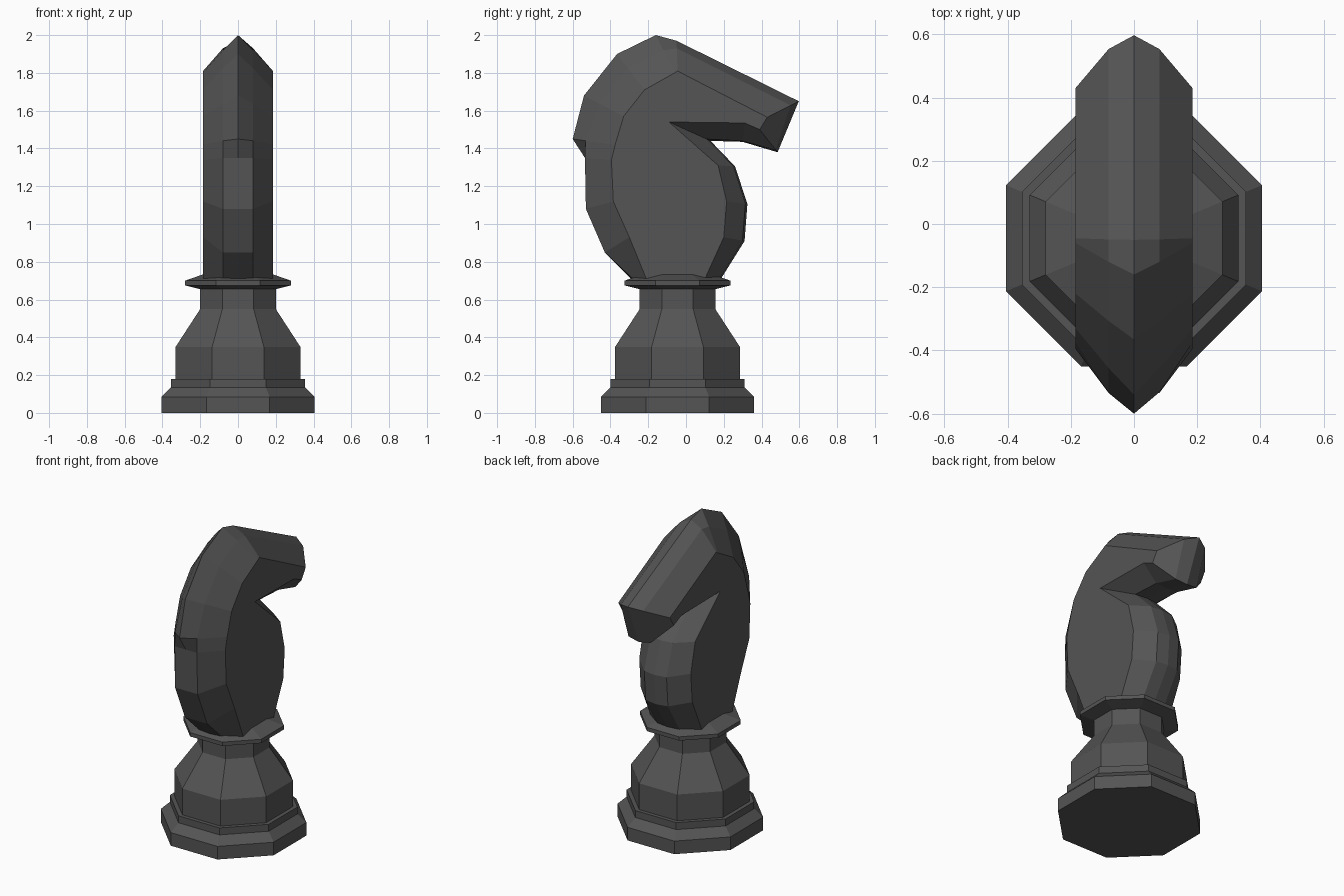
import bpy, bmesh
from math import cos, sin, pi

default = bpy.data.objects.get("Cube")
if default:
    bpy.data.objects.remove(default, do_unlink=True)

SIDES = 8
CENTRE_Y = -0.045      # the pedestal sits slightly off the origin
HALF_THICK = 0.185     # flat cheeks of the head
HALF_STRIP = 0.08      # crease between chamfer and middle strip

charcoal = bpy.data.materials.new("charcoal")
charcoal.use_nodes = True
colour = (0.09, 0.09, 0.09, 1)
charcoal.diffuse_color = colour
for node in charcoal.node_tree.nodes:
    if node.type == 'BSDF_PRINCIPLED':
        node.inputs["Base Color"].default_value = colour


def finish(name, bm):
    """Turn a bmesh into a flat shaded object."""
    bmesh.ops.recalc_face_normals(bm, faces=bm.faces)
    mesh = bpy.data.meshes.new(name)
    bm.to_mesh(mesh)
    bm.free()
    mesh.materials.append(charcoal)
    obj = bpy.data.objects.new(name, mesh)
    bpy.context.collection.objects.link(obj)
    return obj


def bridge(bm, first, second, closed=True):
    """Join two equally long rows of vertices with quads."""
    count = len(first)
    for i in range(count if closed else count - 1):
        j = (i + 1) % count
        bm.faces.new((first[i], first[j], second[j], second[i]))


def turned(name, profile):
    """Octagonal turning; profile radii are measured to the flats."""
    bm = bmesh.new()
    rings = []
    for radius, z in profile:
        corner = radius / cos(pi / SIDES)
        angles = [(i + 0.5) * 2 * pi / SIDES for i in range(SIDES)]
        rings.append([bm.verts.new((corner * cos(a), CENTRE_Y + corner * sin(a), z))
                      for a in angles])
    for low, high in zip(rings, rings[1:]):
        bridge(bm, low, high)
    bm.faces.new(rings[0])
    bm.faces.new(rings[-1])
    return finish(name, bm)


def horse_head(name, stations):
    """Cheek outline, crease and middle line joined across the thickness."""
    bm = bmesh.new()
    rows = [[], [], [], [], []]
    for side_y, side_z, mid_y, mid_z, blend in stations:
        crease_y = side_y + (mid_y - side_y) * blend
        crease_z = side_z + (mid_z - side_z) * blend
        section = ((-HALF_THICK, side_y, side_z), (-HALF_STRIP, crease_y, crease_z),
                   (0, mid_y, mid_z),
                   (HALF_STRIP, crease_y, crease_z), (HALF_THICK, side_y, side_z))
        for row, co in zip(rows, section):
            row.append(bm.verts.new(co))
    for a, b in zip(rows, rows[1:]):
        bridge(bm, a, b)
    bm.faces.new(rows[0])
    bm.faces.new(rows[-1])
    return finish(name, bm)


# Pedestal
turned("foot", [(0.405, 0), (0.405, 0.085), (0.355, 0.135), (0.355, 0.18), (0.3, 0.18)])
turned("stem", [(0.33, 0.17), (0.33, 0.35), (0.2, 0.55), (0.2, 0.67)])
turned("collar", [(0.2, 0.655), (0.28, 0.675), (0.28, 0.7), (0.18, 0.735)])

# Head: cheek y, z, middle y, z, and how far the crease lies towards the middle
horse_head("horse_head", [
    # nape
    (-0.21, 0.71, -0.29, 0.71, 0.9),
    (-0.3, 0.93, -0.43, 0.85, 1),
    (-0.385, 1.12, -0.53, 1.08, 1),
    (-0.395, 1.34, -0.535, 1.35, 1),
    # mane ridge
    (-0.375, 1.42, -0.6, 1.45, 0.7),
    (-0.33, 1.57, -0.54, 1.68, 0.6),
    (-0.22, 1.71, -0.365, 1.9, 0.6),
    (-0.06, 1.8, -0.16, 2, 0.6),
    # forehead, muzzle and jaw
    (-0.045, 1.81, -0.05, 1.97, 0.75),
    (0.43, 1.565, 0.597, 1.65, 0.74),
    (0.39, 1.5, 0.485, 1.38, 0.9),
    (0.31, 1.535, 0.3, 1.435, 0.95),
    (-0.09, 1.54, 0.13, 1.44, 0.9),
    # throat and chest
    (0.17, 1.31, 0.26, 1.305, 0.9),
    (0.215, 1.12, 0.325, 1.105, 0.9),
    (0.2, 0.93, 0.31, 0.91, 0.9),
    (0.1, 0.71, 0.185, 0.71, 0.9),
])
